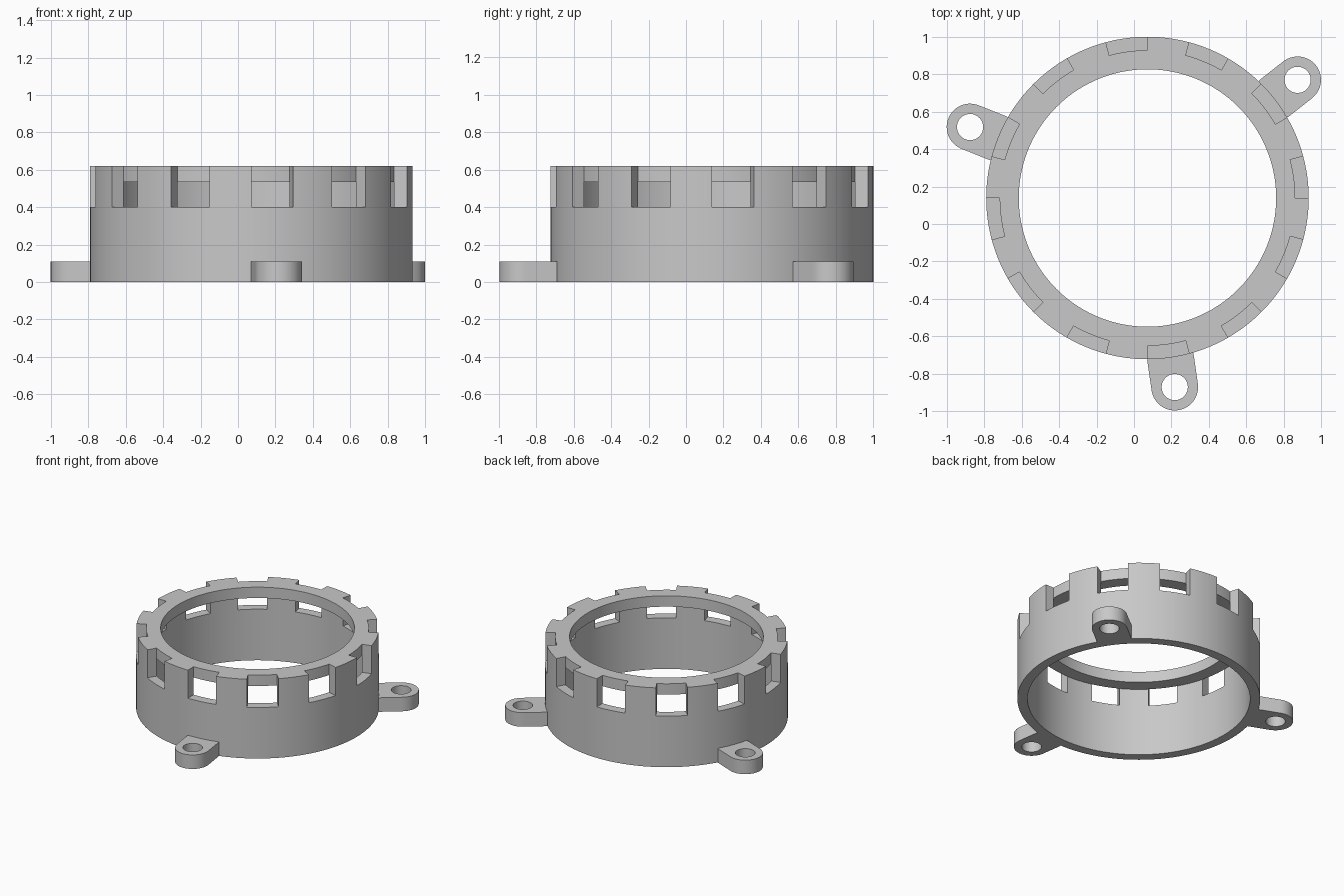
import bpy
import bmesh
from math import sin, cos, pi, radians

cube = bpy.data.objects.get("Cube")
if cube:
    bpy.data.objects.remove(cube, do_unlink=True)

CENTER_X, CENTER_Y = 0.072, 0.139
RADII = [0.688, 0.79, 0.862]       # lip bore, wall inside, wall outside
LEVELS = [0, 0.40, 0.535, 0.62]    # base, window sill, lip underside, top
SEGMENTS = 240
STEP = SEGMENTS // 24              # windows and teeth each span 15 degrees

grey = bpy.data.materials.new("plain grey")
grey.use_nodes = True
color = (0.58, 0.58, 0.58, 1)
grey.diffuse_color = color
grey.node_tree.nodes["Principled BSDF"].inputs["Base Color"].default_value = color


def finish(name, bm):
    bmesh.ops.recalc_face_normals(bm, faces=bm.faces)
    mesh = bpy.data.meshes.new(name)
    bm.to_mesh(mesh)
    bm.free()
    mesh.materials.append(grey)
    obj = bpy.data.objects.new(name, mesh)
    bpy.context.collection.objects.link(obj)
    obj.location = (CENTER_X, CENTER_Y, 0)
    bpy.ops.object.select_all(action='DESELECT')
    obj.select_set(True)
    bpy.context.view_layer.objects.active = obj
    bpy.ops.object.shade_smooth_by_angle(angle=radians(30))
    return obj


def solid(seg, band, level):
    """Tell whether a cell of the ring holds material."""
    if not (0 <= band < 2 and 0 <= level < 3):
        return False
    if band == 0:
        return level == 2                         # inward lip
    window = (seg // STEP) % 2 == 0
    return level == 0 or not window               # wall with windows


# Ring: wall, windows and lip, skinned wherever material meets air
bm = bmesh.new()
verts = {}


def vert(seg, r, z):
    key = (seg % SEGMENTS, r, z)
    if key not in verts:
        a = 2 * pi * key[0] / SEGMENTS
        verts[key] = bm.verts.new((RADII[r] * cos(a), RADII[r] * sin(a), LEVELS[z]))
    return verts[key]


for s in range(SEGMENTS):
    for b in range(2):
        for l in range(3):
            if not solid(s, b, l):
                continue
            for d in (0, 1):
                n = 2 * d - 1
                if not solid((s + n) % SEGMENTS, b, l):
                    bm.faces.new([vert(s + d, b + i, l + j)
                                  for i, j in ((0, 0), (1, 0), (1, 1), (0, 1))])
                if not solid(s, b + n, l):
                    bm.faces.new([vert(s + i, b + d, l + j)
                                  for i, j in ((0, 0), (1, 0), (1, 1), (0, 1))])
                if not solid(s, b, l + n):
                    bm.faces.new([vert(s + i, b + j, l + d)
                                  for i, j in ((0, 0), (1, 0), (1, 1), (0, 1))])
finish("ring", bm)


# Mounting lugs: round-ended tabs with a through hole
def lug(name, angle, reach=1.0215, outer=0.125, hole=0.07, height=0.11, root=0.835):
    bm = bmesh.new()
    n = 48
    rim, bore = [], []
    for i in range(n):
        a = 2 * pi * (i + 0.5) / n
        bore.append((reach + hole * cos(a), hole * sin(a)))
        x, y = outer * cos(a), outer * sin(a)
        if cos(a) < 0:                            # straight inner half of the tab
            t = min(1, abs(cos(a)) / abs(sin(a)))
            y = outer * (1 if sin(a) > 0 else -1) * min(1, abs(sin(a) / cos(a)))
            x = -t * (reach - root)
        rim.append((reach + x, y))
    loops = [[bm.verts.new((x, y, z)) for x, y in path]
             for path, z in ((rim, 0), (rim, height), (bore, height), (bore, 0))]
    for k in range(4):
        p, q = loops[k], loops[(k + 1) % 4]
        for i in range(n):
            j = (i + 1) % n
            bm.faces.new((p[i], p[j], q[j], q[i]))
    obj = finish(name, bm)
    obj.rotation_euler.z = radians(angle)


for name, angle in (("front_lug", -81.8), ("back_left_lug", 38.2), ("back_right_lug", 158.2)):
    lug(name, angle)
